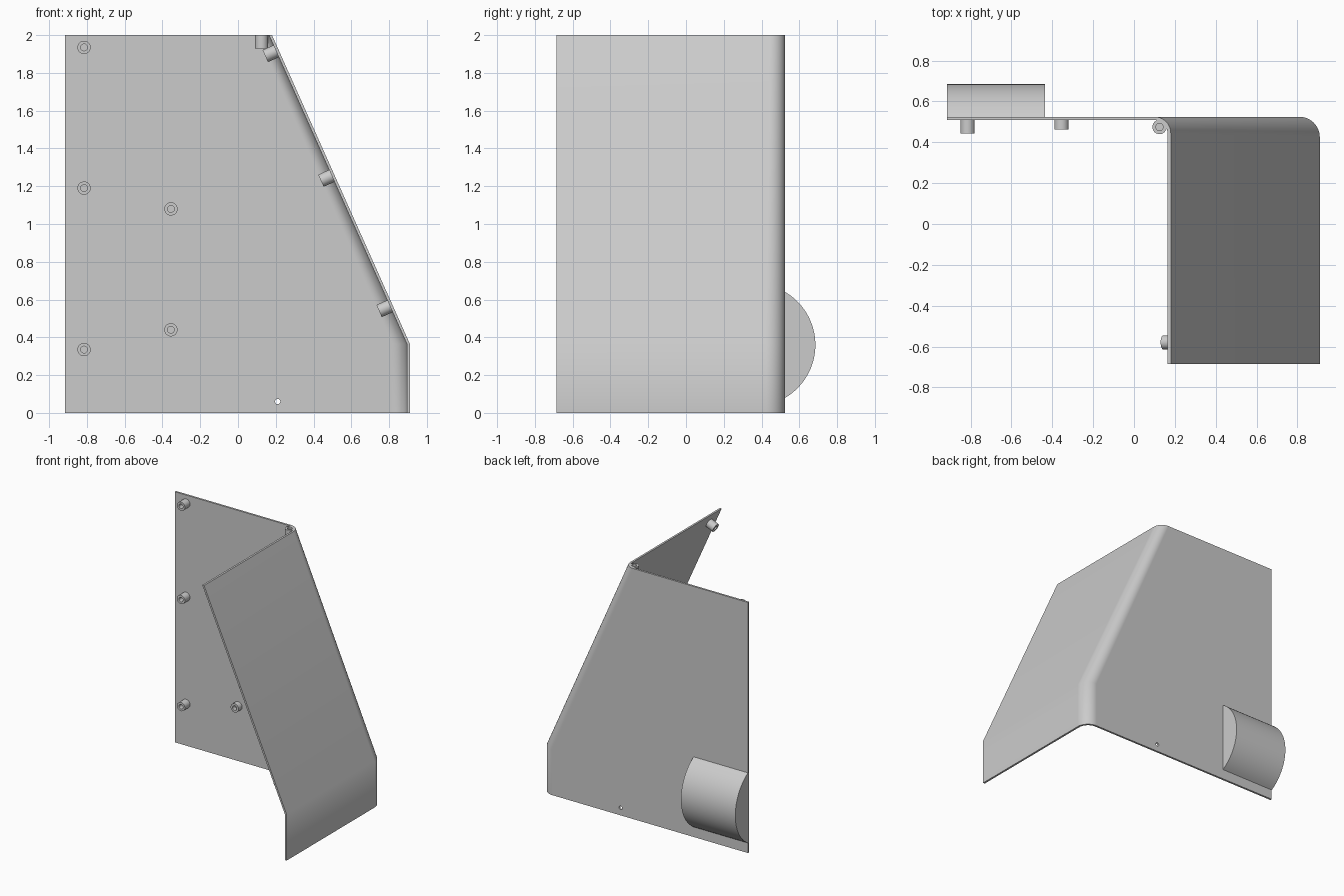
import bpy, bmesh
from math import cos, sin, pi, sqrt, radians
from mathutils import Vector, Matrix

cube = bpy.data.objects.get("Cube")
if cube:
    bpy.data.objects.remove(cube, do_unlink=True)

# Single plain grey
grey = bpy.data.materials.new("plain grey")
grey.use_nodes = True
grey.diffuse_color = (0.6, 0.6, 0.6, 1)
grey.node_tree.nodes["Principled BSDF"].inputs["Base Color"].default_value = (0.6, 0.6, 0.6, 1)

LEFT, BACK, FRONT, TOP = -0.915, 0.525, -0.685, 2.0
WALL = 0.016
BEND_Z, WIDE_X, NARROW_X = 0.365, 0.91, 0.18
SLOPE = (WIDE_X - NARROW_X) / (TOP - BEND_Z)


def add_object(name, bm):
    bmesh.ops.recalc_face_normals(bm, faces=bm.faces[:])
    mesh = bpy.data.meshes.new(name)
    bm.to_mesh(mesh)
    bm.free()
    mesh.materials.append(grey)
    obj = bpy.data.objects.new(name, mesh)
    bpy.context.collection.objects.link(obj)
    return obj


def activate(obj):
    bpy.ops.object.select_all(action='DESELECT')
    obj.select_set(True)
    bpy.context.view_layer.objects.active = obj


def smooth(obj):
    activate(obj)
    bpy.ops.object.shade_smooth_by_angle(angle=radians(30))


def wall_section(x, radius, z, steps=12):
    """Outer and inner lines of the L-shaped wall at one height."""
    def line(inset):
        r = radius - inset
        pts = [Vector((LEFT, BACK - inset, z))]
        for i in range(steps + 1):
            a = pi / 2 * (1 - i / steps)
            pts.append(Vector((x - radius + r * cos(a), BACK - radius + r * sin(a), z)))
        return pts + [Vector((x - inset, FRONT, z))]
    return line(0) + line(WALL)[::-1]


# Folded wall: flat back and leaning side joined by a rounded corner
bm = bmesh.new()
levels = [(WIDE_X, 0.1, 0), (WIDE_X, 0.1, BEND_Z), (NARROW_X, 0.08, TOP)]
rings = [[bm.verts.new(p) for p in wall_section(*lv)] for lv in levels]
n = len(rings[0])
for low, high in zip(rings, rings[1:]):
    for i in range(n):
        j = (i + 1) % n
        bm.faces.new((low[i], low[j], high[j], high[i]))
for ring in (rings[0], rings[-1]):
    for i in range(n // 2 - 1):
        bm.faces.new((ring[i], ring[i + 1], ring[n - 2 - i], ring[n - 1 - i]))
wall = add_object("folded_wall", bm)

# Small hole low in the back
bm = bmesh.new()
bmesh.ops.create_cone(bm, cap_ends=True, segments=24, radius1=0.014, radius2=0.014, depth=0.1,
                      matrix=Matrix.Translation((0.21, BACK, 0.06)) @ Matrix.Rotation(pi / 2, 4, 'X'))
cutter = add_object("hole_cutter", bm)
cutter.hide_render = True
cut = wall.modifiers.new("hole", 'BOOLEAN')
cut.object = cutter
cut.operation = 'DIFFERENCE'
cut.solver = 'EXACT'
activate(wall)
bpy.ops.object.modifier_apply(modifier=cut.name)
bpy.data.objects.remove(cutter, do_unlink=True)
smooth(wall)
wall.modifiers.new("even shading", 'WEIGHTED_NORMAL').keep_sharp = True

# Rounded housing on the back: a solid segment of a cylinder
half, rise, mid_z, steps = 0.28, 0.16, 0.36, 32
radius = (half ** 2 + rise ** 2) / (2 * rise)
span = math_angle = 2 * Vector((radius - rise, half)).angle(Vector((1, 0)))
bm = bmesh.new()
profile = []
for i in range(steps + 1):
    a = span * (i / steps - 0.5)
    y = BACK + rise - radius + radius * cos(a)
    profile.append(bm.verts.new((LEFT, y, mid_z + radius * sin(a))))
face = bm.faces.new(profile)
grown = bmesh.ops.extrude_face_region(bm, geom=[face], use_keep_orig=True)
moved = [v for v in grown["geom"] if isinstance(v, bmesh.types.BMVert)]
bmesh.ops.translate(bm, vec=(0.48, 0, 0), verts=moved)
smooth(add_object("back_housing", bm))


def boss(name, base, direction, length):
    """Round stud with a blind screw hole, standing on a base point."""
    outer, hole, sunk = 0.035, 0.018, 0.01
    outline = [(0, sunk), (hole, sunk), (hole, length), (outer, length),
               (outer, -0.004), (0, -0.004)]
    bm = bmesh.new()
    verts = [bm.verts.new((r, 0, h)) for r, h in outline]
    edges = [bm.edges.new(pair) for pair in zip(verts, verts[1:])]
    bmesh.ops.spin(bm, geom=verts + edges, cent=(0, 0, 0), axis=(0, 0, 1),
                   angle=2 * pi, steps=28)
    bmesh.ops.remove_doubles(bm, verts=bm.verts[:], dist=0.0002)
    turn = Vector(direction).to_track_quat('Z', 'Y').to_matrix().to_4x4()
    bm.transform(Matrix.Translation(base) @ turn)
    smooth(add_object(name, bm))


# Studs on the back: a tall outer column and a short inner column
for column, x, length, heights in (("outer", -0.815, 0.065, (0.335, 1.19, 1.935)),
                                   ("inner", -0.355, 0.045, (0.44, 1.08))):
    for i, z in enumerate(heights):
        boss(f"{column}_back_stud_{i + 1}", (x, BACK - WALL, z), (0, -1, 0), length)

# Studs square to the leaning side, near its front edge
for i, z in enumerate((0.565, 1.255, 1.915)):
    x = WIDE_X - WALL - (z - BEND_Z) * SLOPE
    boss(f"side_stud_{i + 1}", (x, -0.58, z), (-1, 0, -SLOPE), 0.063)

# Upright stud in the top corner
boss("corner_stud", (0.125, 0.475, 1.934), (0, 0, 1), TOP - 1.934)
